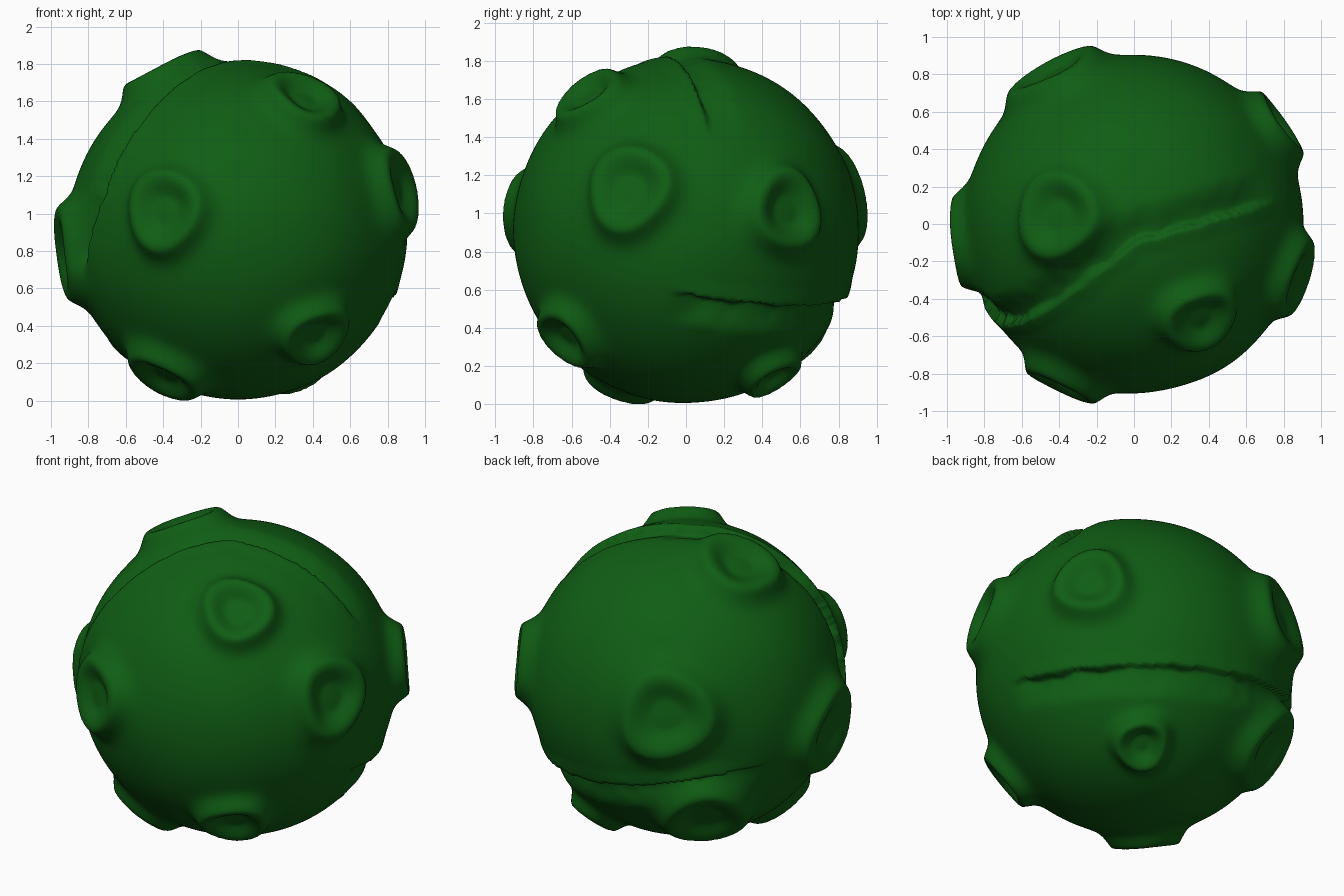
import bpy, bmesh, math
from mathutils import Vector, noise

if "Cube" in bpy.data.objects:
    bpy.data.objects.remove(bpy.data.objects["Cube"])

RADIUS, CENTRE_Z = 0.905, 0.917

# craters: direction from the centre, rim radius
CRATERS = [
    ((-.40, -.87, .11), .19), ((.37, -.53, .74), .175), ((.91, -.31, .23), .20),
    ((.43, -.65, -.58), .165), ((-.40, -.36, -.80), .18), ((-.95, -.11, -.13), .225),
    ((-.42, .05, .87), .205), ((.80, .55, .11), .185), ((.32, .45, -.76), .135),
    ((-.45, .85, .19), .235), ((-.55, .58, -.55), .22),
]
# scarps: path on the sphere, side of the gentle slope, depth
SCARPS = [
    ([(-.80, -.36, -.25), (-.78, -.42, -.10), (-.68, -.52, .2), (-.5, -.47, .55),
      (-.25, -.3, .8), (0, -.1, .89), (.3, -.01, .85), (.6, .08, .66), (.75, .13, .45)], 1, .045),
    ([(.83, -.1, -.31), (.8, .2, -.36), (.65, .5, -.39), (.3, .75, -.37),
      (-.13, .82, -.31), (-.57, .66, -.21), (-.84, .25, -.17)], -1, .05),
]


def smooth(a, b, t):
    t = min(max((t - a) / (b - a), 0), 1)
    return t * t * (3 - 2 * t)


def crater_height(d, axis, u, v, size, phase):
    ang = d.angle(axis)
    if ang > 2.4 * size:
        return 0, 1
    th = math.atan2(d.dot(v), d.dot(u))
    # slightly three-cornered rim
    r = size * (1 + .05 * math.sin(3 * th + phase) + .03 * math.sin(2 * th + 2 * phase))
    t = ang / (r / .97)
    rim, floor = .08, .022
    if t < 1:
        h = floor + (rim - floor) * smooth(.35, .98, t)
    else:
        h = rim * math.exp(-((max(t - 1.06, 0)) / .33) ** 1.5)
    return h, smooth(.9, 1.4, t)


def scarp_height(d, segs, side, depth):
    best, out, n = 9, 0, len(segs)
    for i, (a, b, nrm) in enumerate(segs):
        ab = b - a
        raw = (d * .98 - a).dot(ab) / ab.length_squared
        k = min(max(raw, 0), 1)
        dist = (d - (a + ab * k)).length
        if dist < best:
            best = dist
            s = math.copysign(dist, d.dot(nrm)) * side
            along = (i + k) / n
            out = (s, along)
    if best > .3:
        return 0
    s, along = out
    s += .018 * noise.noise(d * 9)
    taper = smooth(0, .12, along) * smooth(0, .15, 1 - along)
    if s > 0:                        # trough rising gently
        h = -depth * smooth(0, .03, s) * (1 - smooth(.03, .22, s))
    else:                            # raised lip
        h = .012 * (1 - smooth(0, .12, -s)) * smooth(-.005, .02, -s)
    return h * taper


# prepare crater frames and scarp segments
craters = []
for i, (c, size) in enumerate(CRATERS):
    axis = Vector(c).normalized()
    u = axis.orthogonal().normalized()
    craters.append((axis, u, axis.cross(u), size, i * 1.7))
scarps = []
for pts, side, depth in SCARPS:
    p = [Vector(q).normalized() for q in pts]
    scarps.append(([(a, b, a.cross(b).normalized()) for a, b in zip(p, p[1:])], side, depth))

# cratered globe
bm = bmesh.new()
bmesh.ops.create_icosphere(bm, subdivisions=7, radius=1)
for vert in bm.verts:
    d = vert.co.normalized()
    h, fade = 0, 1
    for c in craters:
        ch, f = crater_height(d, *c)
        h, fade = max(h, ch), min(fade, f)
    for s in scarps:
        h += fade * scarp_height(d, *s)
    h += .006 * noise.noise(d * 2.2)
    vert.co = d * (RADIUS + h)
low = min(v.co.z for v in bm.verts)
bmesh.ops.translate(bm, verts=bm.verts, vec=(0, 0, -low))
for f in bm.faces:
    f.smooth = True
mesh = bpy.data.meshes.new("cratered_globe")
bm.to_mesh(mesh)
bm.free()
globe = bpy.data.objects.new("cratered_globe", mesh)
bpy.context.collection.objects.link(globe)

# dark green surface
mat = bpy.data.materials.new("dark_green")
mat.diffuse_color = (.005, .11, .007, 1)
mat.use_nodes = True
mat.node_tree.nodes["Principled BSDF"].inputs["Base Color"].default_value = mat.diffuse_color
mesh.materials.append(mat)
